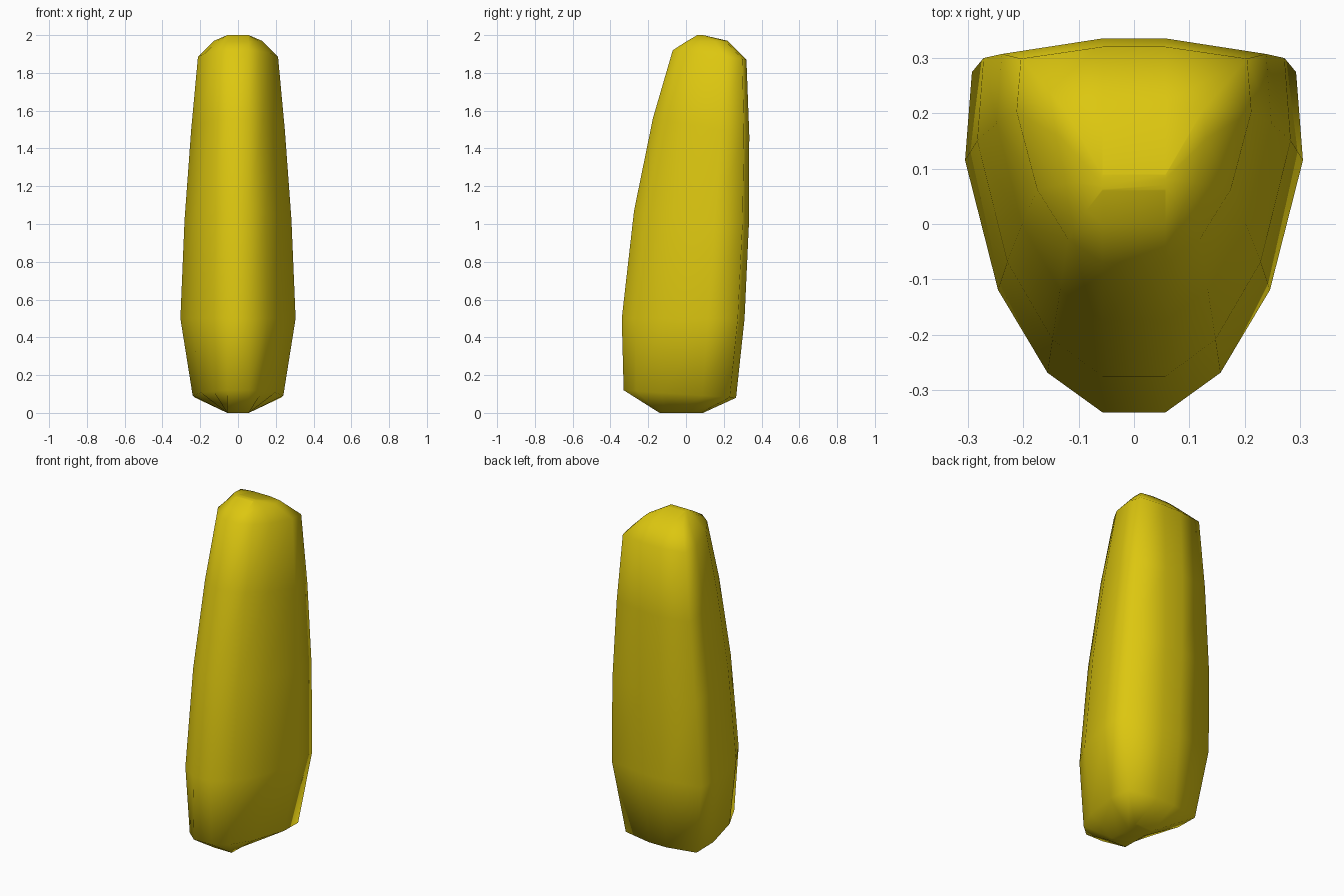
import bpy
import bmesh

cube = bpy.data.objects.get("Cube")
if cube:
    bpy.data.objects.remove(cube, do_unlink=True)

# Single yellow material
yellow = bpy.data.materials.new("yellow")
yellow.use_nodes = True
color = (0.72, 0.57, 0.005, 1)
yellow.diffuse_color = color
yellow.node_tree.nodes["Principled BSDF"].inputs["Base Color"].default_value = color

# Half outline of the cross-section: (share of width, share of depth from the front)
RIDGE = 0.057
outline = [(0, 0), (0.4, 0.11), (0.76, 0.34), (1, 0.70), (0.95, 0.945), (0, 1)]

# Rings from bottom to top: front y, front z, back y, back z, half width
rings = [
    (-0.14, 0.0, 0.09, 0.0, RIDGE),
    (-0.33, 0.12, 0.265, 0.08, 0.24),
    (-0.34, 0.50, 0.31, 0.50, 0.305),
    (-0.275, 1.07, 0.333, 1.0, 0.283),
    (-0.175, 1.56, 0.335, 1.47, 0.248),
    (-0.07, 1.92, 0.32, 1.87, 0.212),
    (0.0, 1.965, 0.22, 1.97, 0.13),
    (0.06, 2.0, 0.09, 2.0, RIDGE),
]


def ring_points(front_y, front_z, back_y, back_z, half_width):
    half = []
    for across, depth in outline:
        x = RIDGE + (half_width - RIDGE) * across
        y = front_y + (back_y - front_y) * depth
        z = front_z + (back_z - front_z) * depth
        half.append((x, y, z))
    return half + [(-x, y, z) for x, y, z in reversed(half)]


# Loft the body through the rings and cap both ends
bm = bmesh.new()
loops = [[bm.verts.new(p) for p in ring_points(*ring)] for ring in rings]
for low, high in zip(loops, loops[1:]):
    for i in range(len(low)):
        j = (i + 1) % len(low)
        bm.faces.new((low[i], low[j], high[j], high[i]))
bm.faces.new(list(reversed(loops[0])))
bm.faces.new(loops[-1])
bmesh.ops.recalc_face_normals(bm, faces=bm.faces[:])
for face in bm.faces:
    face.smooth = True

mesh = bpy.data.meshes.new("body")
bm.to_mesh(mesh)
bm.free()
mesh.materials.append(yellow)
body = bpy.data.objects.new("body", mesh)
bpy.context.collection.objects.link(body)
